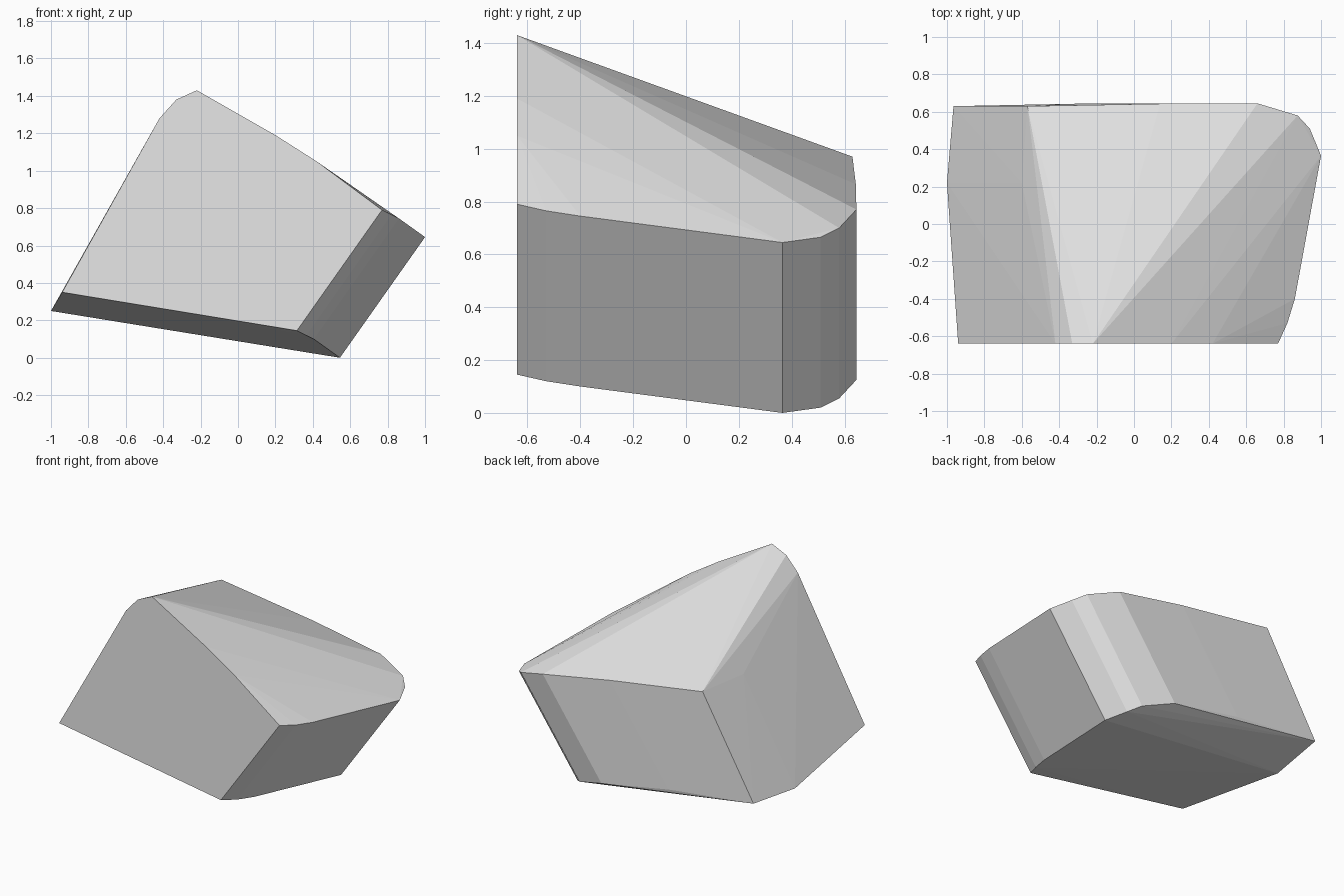
import bpy
import bmesh
from mathutils import Vector

cube = bpy.data.objects.get("Cube")
if cube:
    bpy.data.objects.remove(cube, do_unlink=True)


def make_material(name, colour):
    mat = bpy.data.materials.new(name)
    mat.use_nodes = True
    mat.diffuse_color = colour
    mat.node_tree.nodes["Principled BSDF"].inputs["Base Color"].default_value = colour
    return mat


def hull_object(name, points, mat):
    """Solid stone block wrapped around its corner points."""
    bm = bmesh.new()
    for p in points:
        bm.verts.new(p)
    result = bmesh.ops.convex_hull(bm, input=bm.verts[:])
    loose = {g for g in result["geom_interior"] + result["geom_unused"]
             if isinstance(g, bmesh.types.BMVert)}
    bmesh.ops.delete(bm, geom=list(loose), context="VERTS")
    bmesh.ops.recalc_face_normals(bm, faces=bm.faces[:])
    mesh = bpy.data.meshes.new(name)
    bm.to_mesh(mesh)
    bm.free()
    mesh.materials.append(mat)
    obj = bpy.data.objects.new(name, mesh)
    bpy.context.collection.objects.link(obj)
    return obj


FRONT = -0.64

# Rounded right rim, swept down the slanted side to the underside
rim = [(0.77, FRONT, 0.79), (0.82, -0.53, 0.765), (0.86, -0.40, 0.745),
       (1.0, 0.365, 0.645), (0.94, 0.51, 0.665), (0.875, 0.58, 0.70),
       (0.66, 0.645, 0.77), (0.14, 0.643, 0.865)]
slant = Vector((-0.455, 0, -0.645))
underside = [Vector(p) + slant for p in rim]

# Flat front face with a chipped peak
front = [(x, FRONT, z) for x, z in
         [(-0.22, 1.43), (-0.33, 1.38), (-0.42, 1.28), (-0.94, 0.35),
          (0.20, 1.19), (0.42, 1.05)]]

# Left side and its back corners
left = [(-1.0, 0.22, 0.25), (-0.60, 0.22, 0.945),
        (-0.965, 0.63, 0.29), (-0.57, 0.63, 0.97)]

grey = make_material("stone grey", (0.8, 0.8, 0.8, 1))
hull_object("stone_block", rim + underside + front + left, grey)
